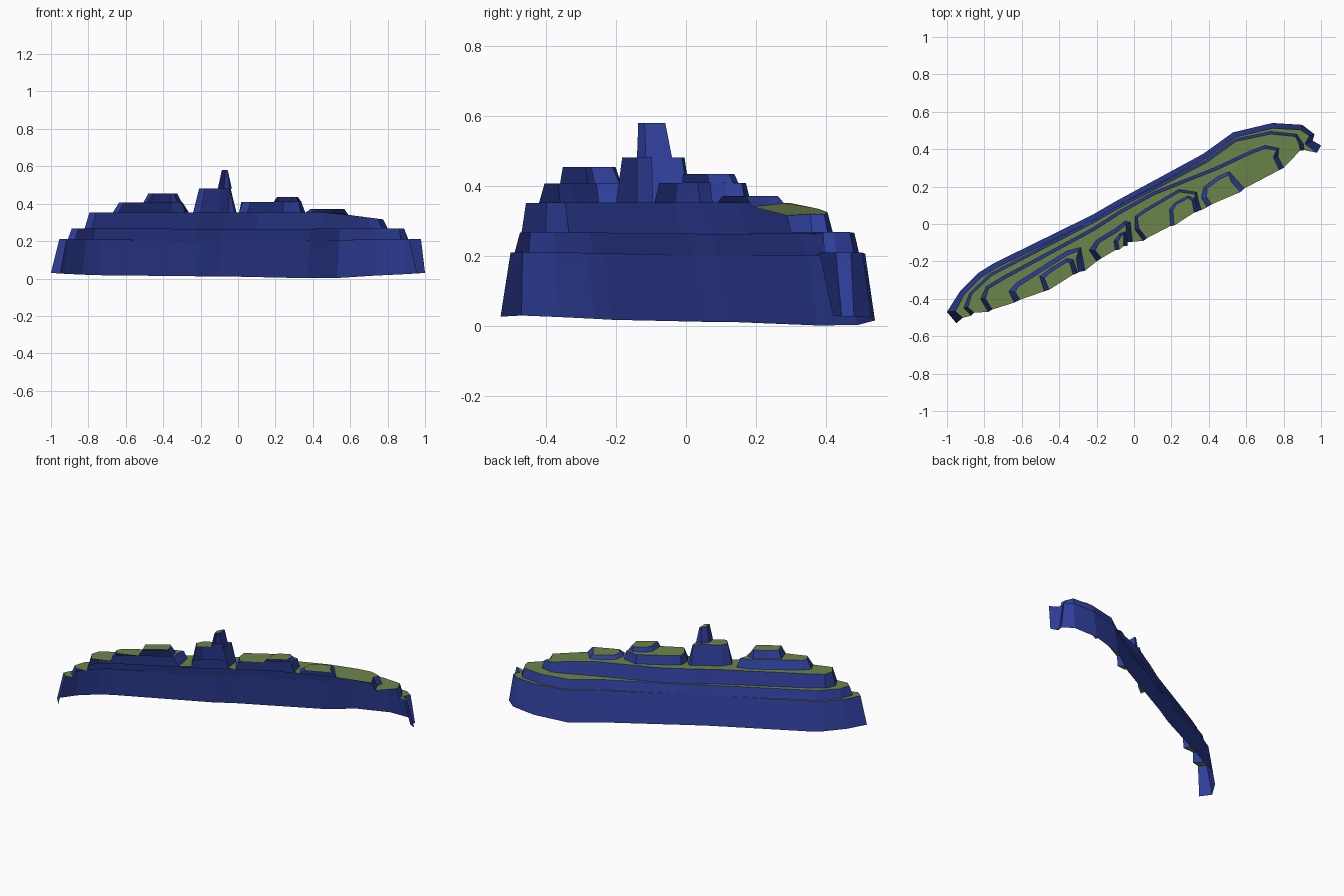
import bpy, bmesh, math
from mathutils import Vector

if "Cube" in bpy.data.objects:
    bpy.data.objects.remove(bpy.data.objects["Cube"])


def material(name, color):
    m = bpy.data.materials.new(name)
    m.diffuse_color = color
    m.use_nodes = True
    m.node_tree.nodes["Principled BSDF"].inputs["Base Color"].default_value = m.diffuse_color
    return m


ROCK = material("rock_blue", (0.028, 0.05, 0.33, 1))
GRASS = material("grass_green", (0.15, 0.23, 0.07, 1))


def inset(pts, d):
    """Shift an open contour inward (right of travel); open ends lean more."""
    v = [Vector(p) for p in pts]
    n = len(v)
    out = []
    for i, p in enumerate(v):
        a = (v[i] - v[i - 1]).normalized() if i else None
        b = (v[i + 1] - v[i]).normalized() if i < n - 1 else None
        t = ((a or b) + (b or a)).normalized()
        k = 1.6 if i in (0, 1, n - 2, n - 1) else 1.0
        out.append((p.x + t.y * d * k, p.y - t.x * d * k))
    return out


def tier(name, base, zbase, ztop, d, children=()):
    """Rock wall leaning inward, plus a grass shelf cut out under its children."""
    top = inset(base, d)
    bm = bmesh.new()
    lo = [bm.verts.new((x, y, zbase(x))) for x, y in base]
    hi = [bm.verts.new((x, y, ztop(x))) for x, y in top]
    for i in range(len(lo) - 1):
        bm.faces.new((lo[i + 1], lo[i], hi[i], hi[i + 1])).material_index = 0
    shelf = list(hi)
    for c in reversed(children):
        shelf += [bm.verts.new((x, y, ztop(x))) for x, y in reversed(c[1])]
    f = bm.faces.new(shelf)
    f.material_index = 1
    f.normal_update()
    if f.normal.z < 0:
        f.normal_flip()
    bmesh.ops.triangulate(bm, faces=[f])
    me = bpy.data.meshes.new(name)
    bm.to_mesh(me)
    bm.free()
    me.materials.append(ROCK)
    me.materials.append(GRASS)
    bpy.context.collection.objects.link(bpy.data.objects.new(name, me))
    for cname, cbase, cz, cd, kids in children:
        tier(cname, cbase, ztop, cz, cd, kids)


def level(z):
    return lambda x: z


def ground(x):
    return 0.012 + 0.018 * x ** 4 - 0.0125 * math.exp(-((x - 0.45) / 0.2) ** 2)


def plateau(x):
    return 0.352 - max(0, x - 0.5) * 0.13


# summit blocks, each as (name, contour, top height, lean, blocks on top)
left_knoll = ("left_knoll", [(-.48, -.36), (-.505, -.28), (-.45, -.24), (-.36, -.185),
              (-.325, -.19), (-.30, -.262)], level(.455), .017, ())
left_block = ("left_block", [(-.64, -.42), (-.67, -.36), (-.63, -.315), (-.36, -.145),
              (-.285, -.125), (-.275, -.18), (-.262, -.25)], level(.407), .022, (left_knoll,))
spire = ("spire", [(-.10, -.14), (-.108, -.09), (-.075, -.05), (-.045, -.04),
         (-.033, -.115)], level(.58), .014, ())
tower = ("tower_block", [(-.20, -.20), (-.24, -.14), (-.20, -.085), (-.10, -.025),
         (-.05, .015), (-.02, .01), (-.008, -.095)], level(.482), .02, (spire,))
centre_knoll = ("centre_knoll", [(.195, -.01), (.19, .08), (.22, .115), (.29, .15),
                (.325, .135), (.34, .065)], level(.435), .012, ())
centre_block = ("centre_block", [(.05, -.09), (.005, -.03), (.005, .04), (.06, .08), (.24, .185),
                (.335, .17), (.345, .12), (.36, .075)], level(.408), .014, (centre_knoll,))
right_block = ("right_block", [(.39, .09), (.36, .14), (.375, .20), (.45, .255), (.51, .28),
               (.545, .24), (.59, .19)], level(.372), .018, ())

# stepped cliff rings, open along the front
upper = ("upper_cliff", [(-.78, -.47), (-.82, -.40), (-.79, -.335), (-.70, -.28), (-.22, -.02),
         (-.08, .07), (.10, .17), (.45, .31), (.62, .39), (.70, .42), (.775, .405),
         (.77, .36), (.80, .30)], plateau, .016,
         (left_block, tower, centre_block, right_block))
middle = ("middle_cliff", [(-.87, -.49), (-.91, -.45), (-.88, -.37), (-.77, -.265), (-.22, .02),
          (-.10, .09), (.38, .34), (.54, .455), (.73, .495), (.87, .48), (.905, .43),
          (.91, .395)], lambda x: .262 + .008 * x * x, .014, (upper,))
tier("lower_cliff", [(-.95, -.53), (-1, -.47), (-.93, -.36), (-.83, -.26), (-.75, -.21),
     (-.22, .05), (-.10, .12), (.37, .375), (.53, .49), (.74, .54), (.90, .53), (.965, .48),
     (.955, .445), (1, .42)], ground, lambda x: .20 + .012 * x * x, .028, (middle,))
